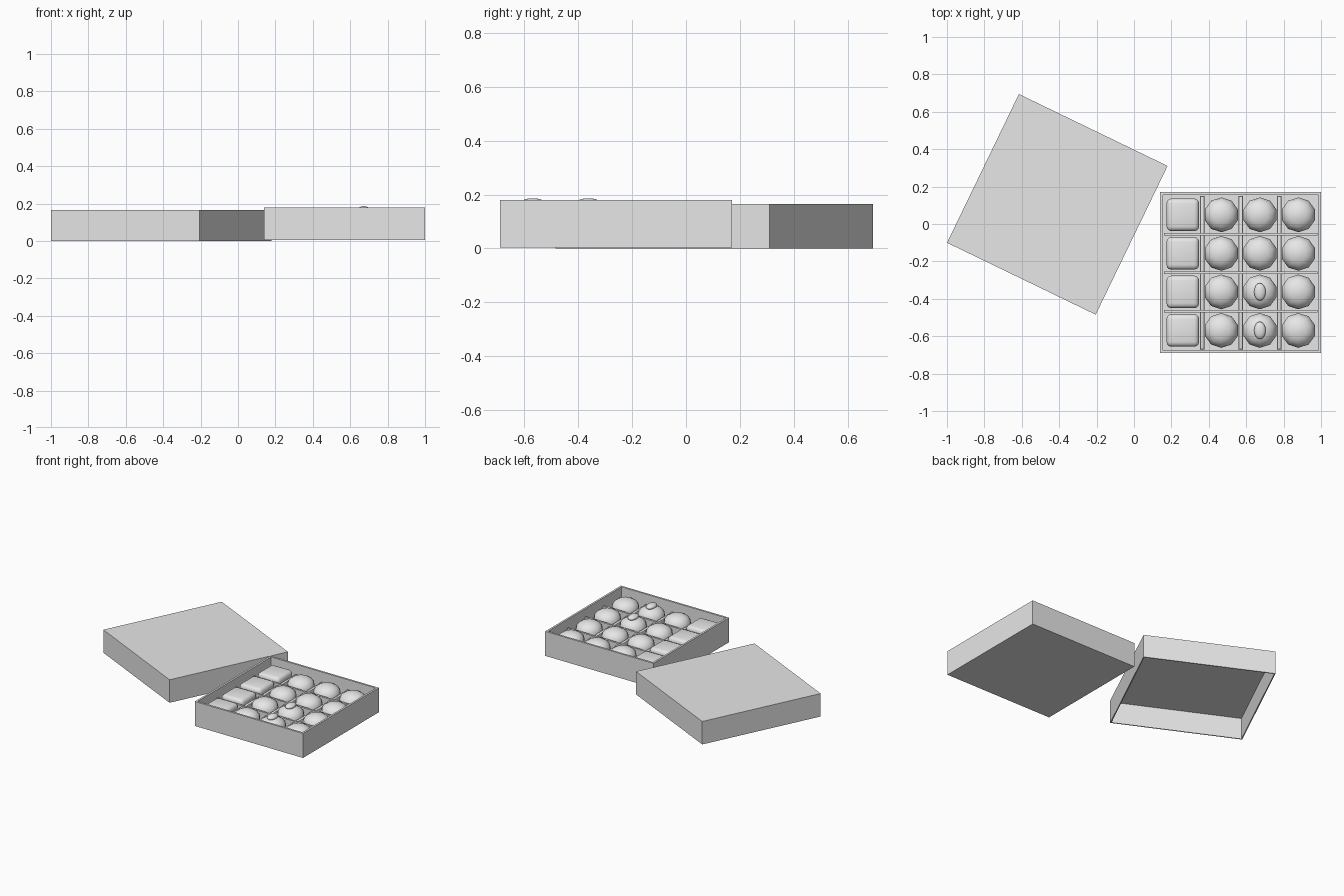
import bpy, bmesh, math
from mathutils import Matrix

cube = bpy.data.objects.get("Cube")
if cube:
    bpy.data.objects.remove(cube, do_unlink=True)

grey = bpy.data.materials.new("light_grey")
grey.use_nodes = True
grey.diffuse_color = (0.8, 0.8, 0.8, 1)
grey.node_tree.nodes["Principled BSDF"].inputs["Base Color"].default_value = (0.8, 0.8, 0.8, 1)


def finish(name, bm, loc, turn=0, smooth=None):
    """Turn a bmesh into a placed object with the shared material."""
    bmesh.ops.recalc_face_normals(bm, faces=bm.faces)
    mesh = bpy.data.meshes.new(name)
    bm.to_mesh(mesh)
    bm.free()
    mesh.materials.append(grey)
    obj = bpy.data.objects.new(name, mesh)
    bpy.context.collection.objects.link(obj)
    obj.location = loc
    obj.rotation_euler.z = turn
    if smooth:
        bpy.ops.object.select_all(action='DESELECT')
        obj.select_set(True)
        bpy.context.view_layer.objects.active = obj
        bpy.ops.object.shade_smooth_by_angle(angle=math.radians(smooth))
    return obj


def block(sx, sy, z0, z1):
    bm = bmesh.new()
    bmesh.ops.create_cube(bm, size=1, matrix=Matrix.Translation((0, 0, (z0 + z1) / 2))
                          @ Matrix.Diagonal((sx, sy, z1 - z0, 1)))
    return bm


def hollow_box(name, size, z0, z1, wall, floor, side, loc, turn=0):
    """Box opened on its top (side=1) or underside (side=-1)."""
    bm = block(size, size, z0, z1)
    bm.normal_update()
    face = max(bm.faces, key=lambda f: f.normal.z * side)
    bmesh.ops.inset_region(bm, faces=[face], thickness=wall)
    ext = bmesh.ops.extrude_face_region(bm, geom=[face])
    bmesh.ops.delete(bm, geom=[face] if face.is_valid else [], context='FACES_ONLY')
    verts = [g for g in ext["geom"] if isinstance(g, bmesh.types.BMVert)]
    bmesh.ops.translate(bm, verts=verts, vec=(0, 0, -side * (z1 - z0 - floor)))
    return finish(name, bm, loc, turn)


def dome(name, loc, rings, sides=10):
    """Stacked rings of (radius, height), closed by a tip."""
    bm = bmesh.new()
    loops = []
    for r, z in rings:
        loops.append([bm.verts.new((r * math.cos(a), r * math.sin(a), z))
                      for a in (math.tau * (i + 0.5) / sides for i in range(sides))])
    for low, high in zip(loops, loops[1:]):
        for i in range(sides):
            j = (i + 1) % sides
            bm.faces.new((low[i], low[j], high[j], high[i]))
    bm.faces.new(loops[0][::-1])
    tip = bm.verts.new((0, 0, rings[-1][1] + 0.003))
    for i in range(sides):
        bm.faces.new((loops[-1][i], loops[-1][(i + 1) % sides], tip))
    return finish(name, bm, loc, smooth=40)


# Lid, set down at an angle beside the tray
hollow_box("lid", 0.883, 0, 0.165, 0.01, 0.012, -1, (-0.41, 0.105, 0), math.radians(-25.8))

# Tray
CX, CY, PITCH, FLOOR = 0.57, -0.26, 0.206, 0.03
hollow_box("tray", 0.86, 0.004, 0.18, 0.02, FLOOR - 0.004, 1, (CX, CY, 0))

# Dividers between the compartments
for i in (-1, 0, 1):
    bm = block(0.024, 0.82, FLOOR - 0.002, 0.115)
    bmesh.ops.bevel(bm, geom=[e for e in bm.edges if all(v.co.z > 0.1 for v in e.verts)],
                    offset=0.008, segments=2, affect='EDGES', profile=0.5)
    finish("long_divider", bm, (CX + i * PITCH, CY, 0), smooth=40)
    finish("cross_divider", block(0.82, 0.014, FLOOR - 0.002, 0.125), (CX, CY + i * PITCH, 0))

# Sweets: one column of soft squares, three of faceted domes
DOME = ((0.074, FLOOR), (0.088, 0.06), (0.093, 0.095), (0.087, 0.122),
        (0.07, 0.145), (0.045, 0.158), (0.02, 0.163))
for col in range(4):
    for row in range(4):
        x, y = CX + (col - 1.5) * PITCH, CY + (row - 1.5) * PITCH
        if col == 0:
            bm = block(0.174, 0.174, FLOOR, 0.148)
            bmesh.ops.bevel(bm, geom=[e for e in bm.edges if any(v.co.z > 0.1 for v in e.verts)],
                            offset=0.026, segments=3, affect='EDGES', profile=0.5)
            finish("square_sweet", bm, (x, y, 0), smooth=40)
        else:
            dome("round_sweet", (x, y, 0), DOME)
        # Nut topping on two of the domes
        if col == 2 and row < 2:
            bm = bmesh.new()
            bmesh.ops.create_uvsphere(bm, u_segments=16, v_segments=10, radius=1,
                                      matrix=Matrix.Diagonal((0.031, 0.047, 0.018, 1)))
            finish("nut_topping", bm, (x, y, 0.168), smooth=60)
